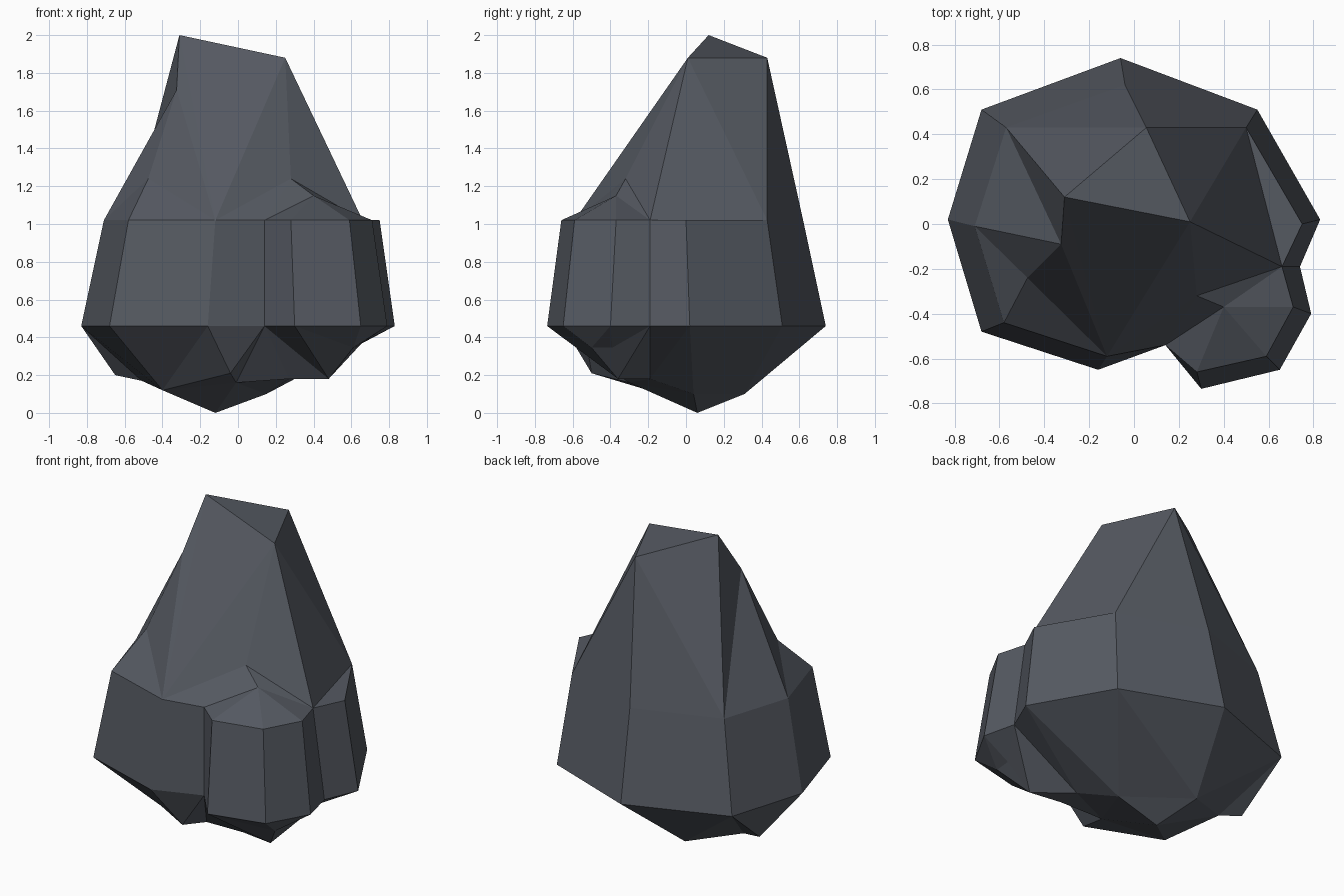
import bpy, bmesh
from mathutils import Vector
from mathutils.geometry import delaunay_2d_cdt

if "Cube" in bpy.data.objects:
    bpy.data.objects.remove(bpy.data.objects["Cube"])

# Outline of the boulder with its small side lobe, at two heights
LOW_Z, HIGH_Z = 0.46, 1.02
low = [(-.83, .02), (-.68, -.48), (-.16, -.65), (.14, -.54), (.30, -.735), (.65, -.65),
       (.79, -.40), (.74, -.19), (.83, .02), (.55, .51), (-.06, .74), (-.68, .51)]
high = [(-.71, -.01), (-.58, -.44), (-.12, -.59), (.14, -.54), (.28, -.66), (.59, -.59),
        (.71, -.37), (.66, -.19), (.75, 0), (.50, .43), (-.04, .62), (-.57, .43)]
N = len(low)

# Peak and shoulder points (12 on), lobe tip last, with crease paths
peaks = [(-.31, .12, 2.0), (.25, .01, 1.88), (.055, .43, 1.88), (-.325, -.09, 1.71),
         (-.475, -.24, 1.24), (.28, -.32, 1.24), (.40, -.37, 1.15)]
peak_creases = [(11, 12, 13, 14, 12, 15, 11, 14, 9, 13, 7, 9), (10, 14), (15, 0, 16, 15, 2, 16, 1),
                (12, 2, 13, 17, 7, 18, 17, 3, 18, 4), (5, 18, 6), (17, 2)]

# Underside points (12 on), with crease paths
under = [(-.65, .19, .20), (-.51, .15, .17), (-.40, -.20, .12), (-.12, .06, 0), (-.21, .31, .10),
         (.15, .04, .10), (-.01, -.30, .16), (-.04, -.50, .21), (.27, -.19, .18),
         (.27, -.33, .18), (.48, -.36, .18), (.61, -.50, .345), (.62, -.39, .345)]
under_creases = [(0, 12, 11, 16, 15, 13, 12), (13, 14, 15, 17, 20, 21, 22), (1, 14, 18, 15),
                 (18, 19, 2), (16, 10), (16, 9, 17, 8, 20), (13, 16)]

bm = bmesh.new()
rings = [[bm.verts.new((x, y, z)) for x, y in pts] for pts, z in ((low, LOW_Z), (high, HIGH_Z))]

# Side walls
for i in range(N):
    j = (i + 1) % N
    bm.faces.new((rings[0][i], rings[0][j], rings[1][j], rings[1][i]))


def cap(ring, points, creases):
    """Close a ring with facets through the given points and creases."""
    verts = ring + [bm.verts.new(p) for p in points]
    edges = {tuple(sorted((i, (i + 1) % N))) for i in range(N)}
    for path in creases:
        edges |= {tuple(sorted(e)) for e in zip(path, path[1:])}
    res = delaunay_2d_cdt([Vector(v.co.xy) for v in verts], sorted(edges), [], 1, 1e-5)
    for tri in res[2]:
        ids = [res[3][k][0] for k in tri if res[3][k]]
        if len(set(ids)) == 3:
            bm.faces.new([verts[k] for k in ids])


cap(rings[1], peaks, peak_creases)
cap(rings[0], under, under_creases)
bmesh.ops.recalc_face_normals(bm, faces=bm.faces)

mesh = bpy.data.meshes.new("boulder")
bm.to_mesh(mesh)
bm.free()
stone = bpy.data.materials.new("dark slate grey")
stone.diffuse_color = (0.09, 0.10, 0.12, 1)
stone.use_nodes = True
stone.node_tree.nodes["Principled BSDF"].inputs["Base Color"].default_value = stone.diffuse_color
mesh.materials.append(stone)
bpy.context.collection.objects.link(bpy.data.objects.new("boulder", mesh))
